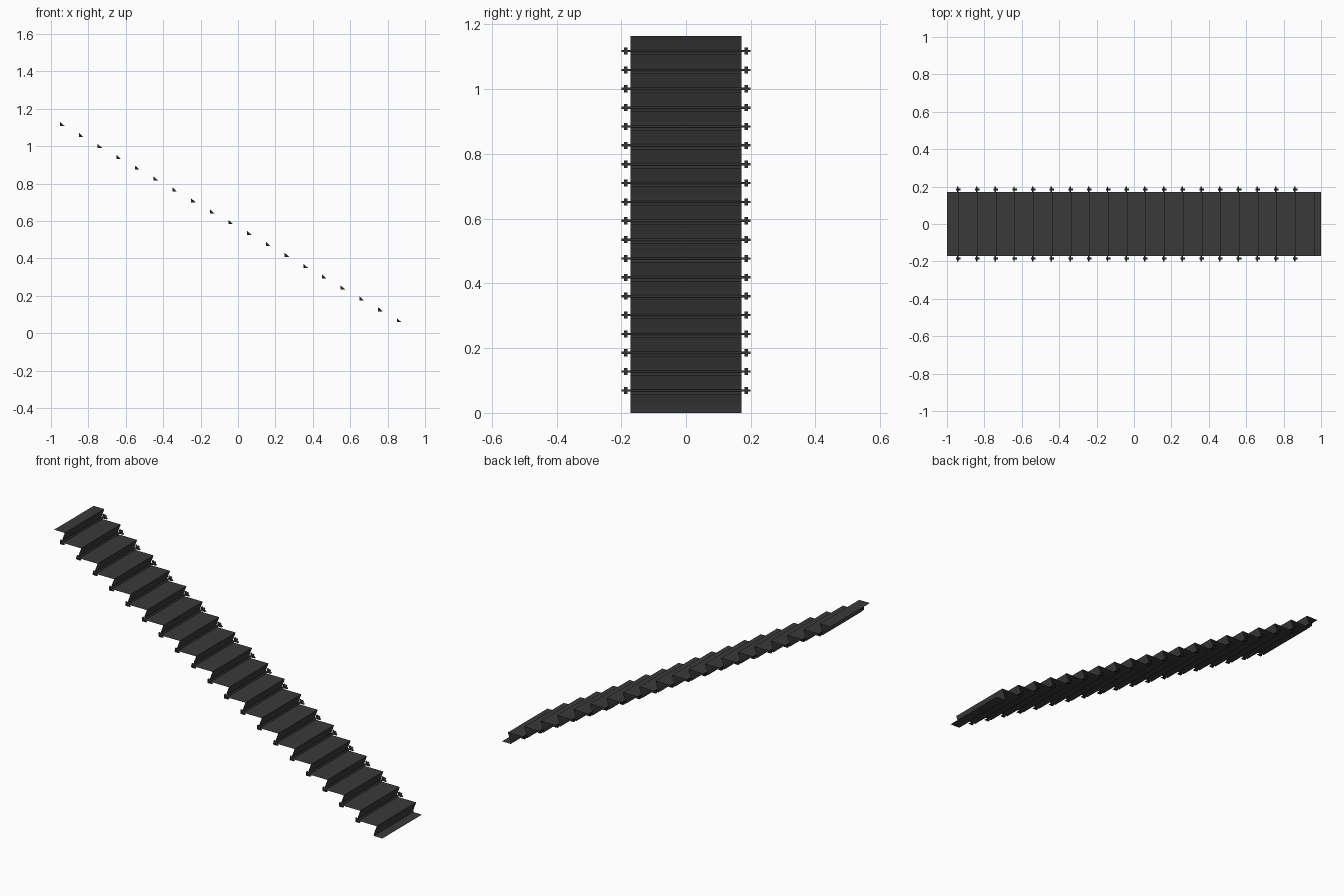
import bpy
import bmesh

cube = bpy.data.objects.get("Cube")
if cube:
    bpy.data.objects.remove(cube, do_unlink=True)

STEPS = 20
RUN = 0.1
RISE = 1.165 / STEPS
HALF = 0.172


def material(name, value):
    mat = bpy.data.materials.new(name)
    mat.use_nodes = True
    colour = (value, value, value, 1)
    mat.diffuse_color = colour
    bsdf = mat.node_tree.nodes["Principled BSDF"]
    bsdf.inputs["Base Color"].default_value = colour
    bsdf.inputs["Roughness"].default_value = 0.8
    return mat


def make_object(name, bm, mat):
    mesh = bpy.data.meshes.new(name)
    bm.to_mesh(mesh)
    bm.free()
    mesh.materials.append(mat)
    obj = bpy.data.objects.new(name, mesh)
    bpy.context.collection.objects.link(obj)
    return obj


def prism(bm, profile, y0, y1):
    """Closed x-z profile extruded along y."""
    front = [bm.verts.new((x, y0, z)) for x, z in profile]
    back = [bm.verts.new((x, y1, z)) for x, z in profile]
    bm.faces.new(front)
    bm.faces.new(back[::-1])
    n = len(profile)
    for i in range(n):
        j = (i + 1) % n
        bm.faces.new((front[j], front[i], back[i], back[j]))


tread_grey = material("dark grey", 0.042)
axle_grey = material("axle grey", 0.03)

# Folded sheet of flat treads and slightly undercut, curved risers
riser = [(0, 0), (-0.005, 0.25), (-0.011, 0.5), (-0.016, 0.78), (-0.018, 1)]
path = [(-1, STEPS * RISE)]
for i in range(STEPS):
    nose_x, nose_z = -0.935 + i * RUN, (STEPS - i) * RISE
    path += [(nose_x + dx, nose_z - f * RISE) for dx, f in riser]
path.append((1, 0))

bm = bmesh.new()
rows = [[bm.verts.new((x, y, z)) for y in (-HALF, HALF)] for x, z in path]
for a, b in zip(rows, rows[1:]):
    bm.faces.new((a[0], b[0], b[1], a[1]))
stairs = make_object("stair_sheet", bm, tread_grey)
bpy.context.view_layer.objects.active = stairs
stairs.select_set(True)
bpy.ops.object.shade_smooth_by_angle()
stairs.select_set(False)

# Axles under each nosing, with a three-sided roller at both ends
axles, rollers = bmesh.new(), bmesh.new()
for i in range(STEPS - 1):
    x, z = -0.943 + i * RUN, (STEPS - 1 - i) * RISE + 0.011


    def triangle(r):
        return [(x - r * 0.7, z - r), (x + r * 1.5, z - r), (x - r * 0.7, z + r)]

    prism(axles, triangle(0.0035), -0.2, 0.2)
    for side in (-1, 1):
        ys = sorted((side * 0.18, side * 0.191))
        prism(rollers, triangle(0.011), *ys)
for name, mesh in (("axles", axles), ("rollers", rollers)):
    bmesh.ops.recalc_face_normals(mesh, faces=mesh.faces)
    make_object(name, mesh, axle_grey)
